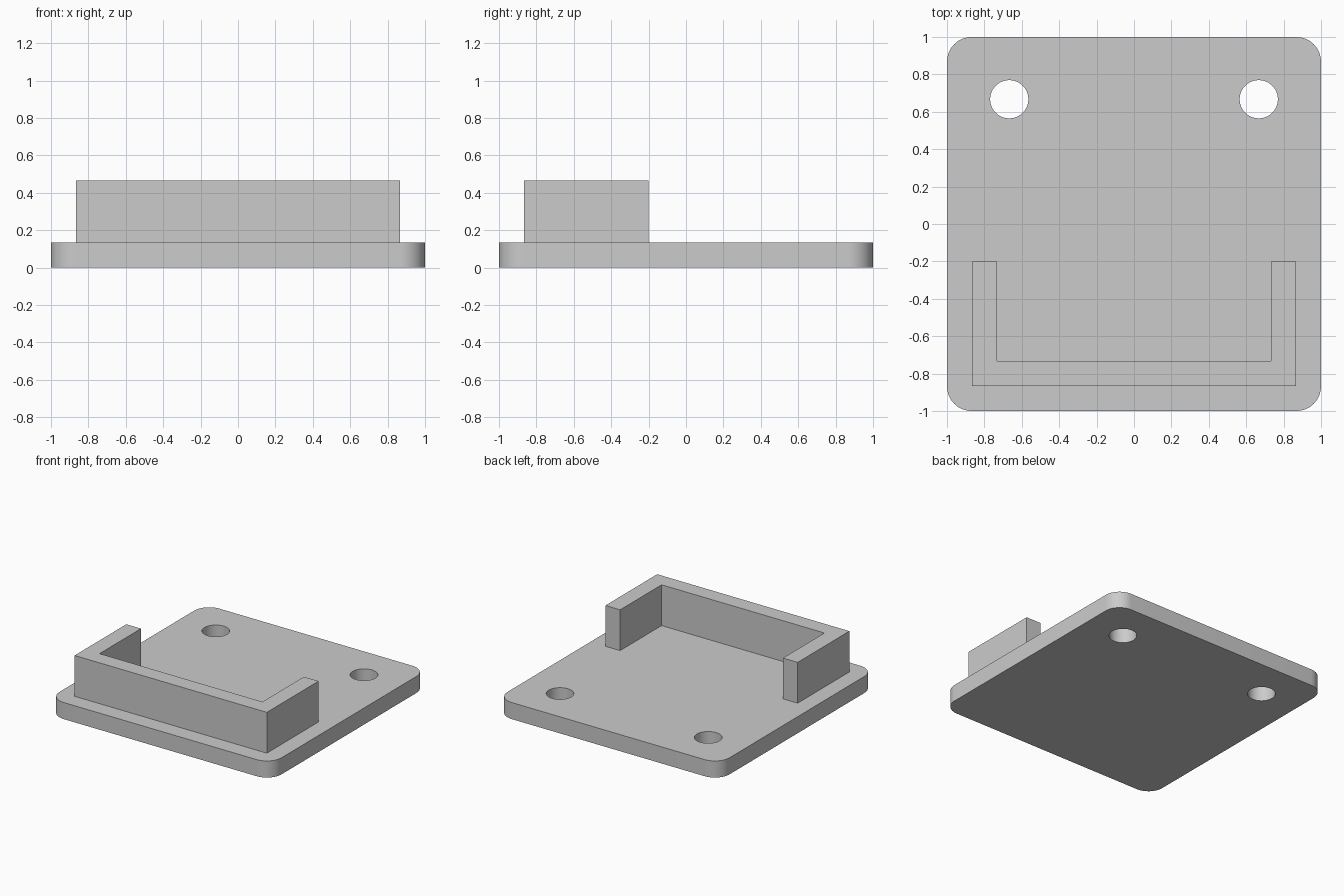
import bpy
import bmesh
from math import cos, sin, pi, radians

default_cube = bpy.data.objects.get("Cube")
if default_cube:
    bpy.data.objects.remove(default_cube, do_unlink=True)

PLATE_TOP = 0.135
WALL_TOP = 0.467
CORNER = 0.133

grey = bpy.data.materials.new("light grey")
grey.use_nodes = True
grey.diffuse_color = (0.6, 0.6, 0.6, 1)
grey.node_tree.nodes["Principled BSDF"].inputs["Base Color"].default_value = (0.6, 0.6, 0.6, 1)


def prism(name, outline, bottom, top):
    """Extrude a counter-clockwise xy outline between two heights."""
    bm = bmesh.new()
    base = bm.faces.new([bm.verts.new((x, y, bottom)) for x, y in outline])
    cap = bmesh.ops.extrude_face_region(bm, geom=[base], use_keep_orig=True)
    for v in cap["geom"]:
        if isinstance(v, bmesh.types.BMVert):
            v.co.z = top
    bmesh.ops.recalc_face_normals(bm, faces=bm.faces)
    mesh = bpy.data.meshes.new(name)
    bm.to_mesh(mesh)
    bm.free()
    mesh.materials.append(grey)
    obj = bpy.data.objects.new(name, mesh)
    bpy.context.collection.objects.link(obj)
    return obj


def arc(cx, cy, radius, start, sweep, steps):
    return [(cx + radius * cos(start + sweep * i / steps),
             cy + radius * sin(start + sweep * i / steps)) for i in range(steps + 1)]


# Base plate with rounded corners
inset = 1 - CORNER
outline = []
for i, (sx, sy) in enumerate([(1, 1), (-1, 1), (-1, -1), (1, -1)]):
    outline += arc(sx * inset, sy * inset, CORNER, i * pi / 2, pi / 2, 16)
plate = prism("base_plate", outline, 0, PLATE_TOP)

# Two screw holes through the back of the plate
for side, x in (("left", 0.667), ("right", -0.667)):
    cutter = prism(side + "_hole_cutter", arc(x, 0.667, 0.102, 0, 2 * pi, 64)[:-1], -0.1, 0.3)
    cutter.hide_render = True
    hole = plate.modifiers.new(side + "_hole", "BOOLEAN")
    hole.operation = "DIFFERENCE"
    hole.solver = "EXACT"
    hole.object = cutter
    bpy.context.view_layer.objects.active = plate
    bpy.ops.object.modifier_apply(modifier=hole.name)
    bpy.data.objects.remove(cutter, do_unlink=True)

# U-shaped wall, open towards the back
out, inn, end = 0.865, 0.733, -0.2
prism("u_shaped_wall", [(-out, -out), (out, -out), (out, end), (inn, end),
                        (inn, -inn), (-inn, -inn), (-inn, end), (-out, end)],
      PLATE_TOP, WALL_TOP)

# Smooth the rounded corners and holes, keep hard edges
bpy.ops.object.select_all(action="DESELECT")
plate.select_set(True)
bpy.context.view_layer.objects.active = plate
bpy.ops.object.shade_smooth_by_angle(angle=radians(30))
